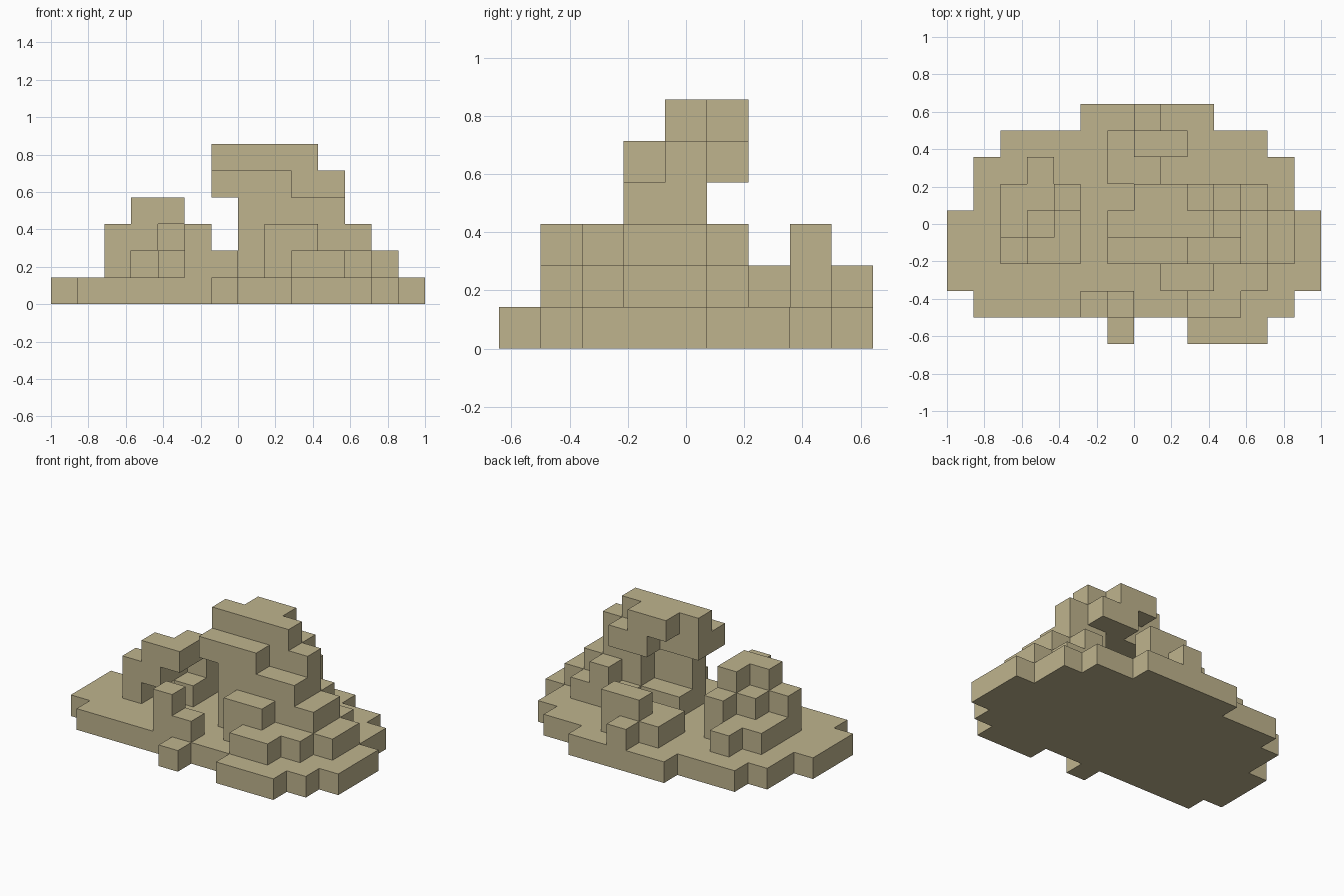
import bpy
import bmesh
from mathutils import Vector

cube = bpy.data.objects.get("Cube")
if cube:
    bpy.data.objects.remove(cube, do_unlink=True)

UNIT = 1 / 7
ORIGIN = Vector((-7, -4.5, 0))

stone = bpy.data.materials.new("sandy_stone")
stone.use_nodes = True
colour = (0.52, 0.455, 0.27, 1)
stone.diffuse_color = colour
stone.node_tree.nodes["Principled BSDF"].inputs["Base Color"].default_value = colour


def box(cols, rows, layers):
    """Cells of a block; every range is inclusive, a single digit is one cell."""
    def span(v):
        return range(v, v + 1) if isinstance(v, int) else range(v[0], v[1] + 1)
    return {(x, y, z) for x in span(cols) for y in span(rows) for z in span(layers)}


parts = {
    # Stepped oval ground slab
    "base_slab": box((0, 13), (2, 4), 0) | box((1, 12), 1, 0) | box((1, 12), (5, 6), 0)
    | box((2, 11), 7, 0) | box((5, 9), 8, 0) | box(6, 0, 0) | box((9, 11), 0, 0),
    # Main outcrop with its overhanging head
    "tower_foot": box((7, 11), 3, (1, 2)) | box((7, 11), 4, 1) | box((9, 11), 4, 2)
    | box(12, (3, 4), 1) | box((9, 11), 5, 1) | box(10, 5, 2),
    "tower_neck": box((7, 10), 3, 3) | box((9, 10), 4, 3),
    "tower_head": box((6, 8), 3, 4) | box((6, 10), 4, 4) | box((8, 9), 5, 4)
    | box((6, 9), 4, 5) | box((7, 8), 5, 5),
    # Steps in front of the main outcrop
    "front_steps": box((8, 9), 2, (1, 2)) | box((10, 11), 2, 1) | box((9, 10), 1, 1),
    # Small outcrop at the front edge
    "front_pillar": box(5, 1, (1, 2)) | box(6, 1, 1),
    # Small outcrop at the back edge
    "back_pillar": box((7, 8), 7, (1, 2)) | box(7, 8, 1) | box(6, (6, 7), 1) | box(7, 6, 1),
    # Side outcrop with a small arch
    "arch_rock": box(2, 3, (1, 2)) | box(3, 3, (2, 3)) | box(4, 3, 3)
    | box(2, (4, 5), 1) | box(3, 4, 2) | box(4, 4, 1) | box(4, 4, 3)
    | box(3, (5, 6), 1) | box(4, 5, (1, 2)),
}
solid = set().union(*parts.values())
DIRECTIONS = [Vector(d) for axis in range(3) for d in
              [[s if i == axis else 0 for i in range(3)] for s in (-1, 1)]]


def build(name, cells):
    """Outer skin of a group of cells."""
    bm = bmesh.new()
    verts = {}

    def vert(p):
        key = tuple(round(2 * c) for c in p)
        if key not in verts:
            verts[key] = bm.verts.new((p + ORIGIN) * UNIT)
        return verts[key]

    for cell in sorted(cells):
        centre = Vector(cell) + Vector((0.5, 0.5, 0.5))
        for d in DIRECTIONS:
            if tuple(int(c) for c in Vector(cell) + d) in solid:
                continue
            u = Vector((d.y, d.z, d.x))
            v = d.cross(u)
            bm.faces.new([vert(centre + (d + a * u + b * v) / 2)
                          for a, b in ((-1, -1), (1, -1), (1, 1), (-1, 1))])
    mesh = bpy.data.meshes.new(name)
    bm.to_mesh(mesh)
    bm.free()
    mesh.materials.append(stone)
    bpy.context.collection.objects.link(bpy.data.objects.new(name, mesh))


for part_name, part_cells in parts.items():
    build(part_name, part_cells)
